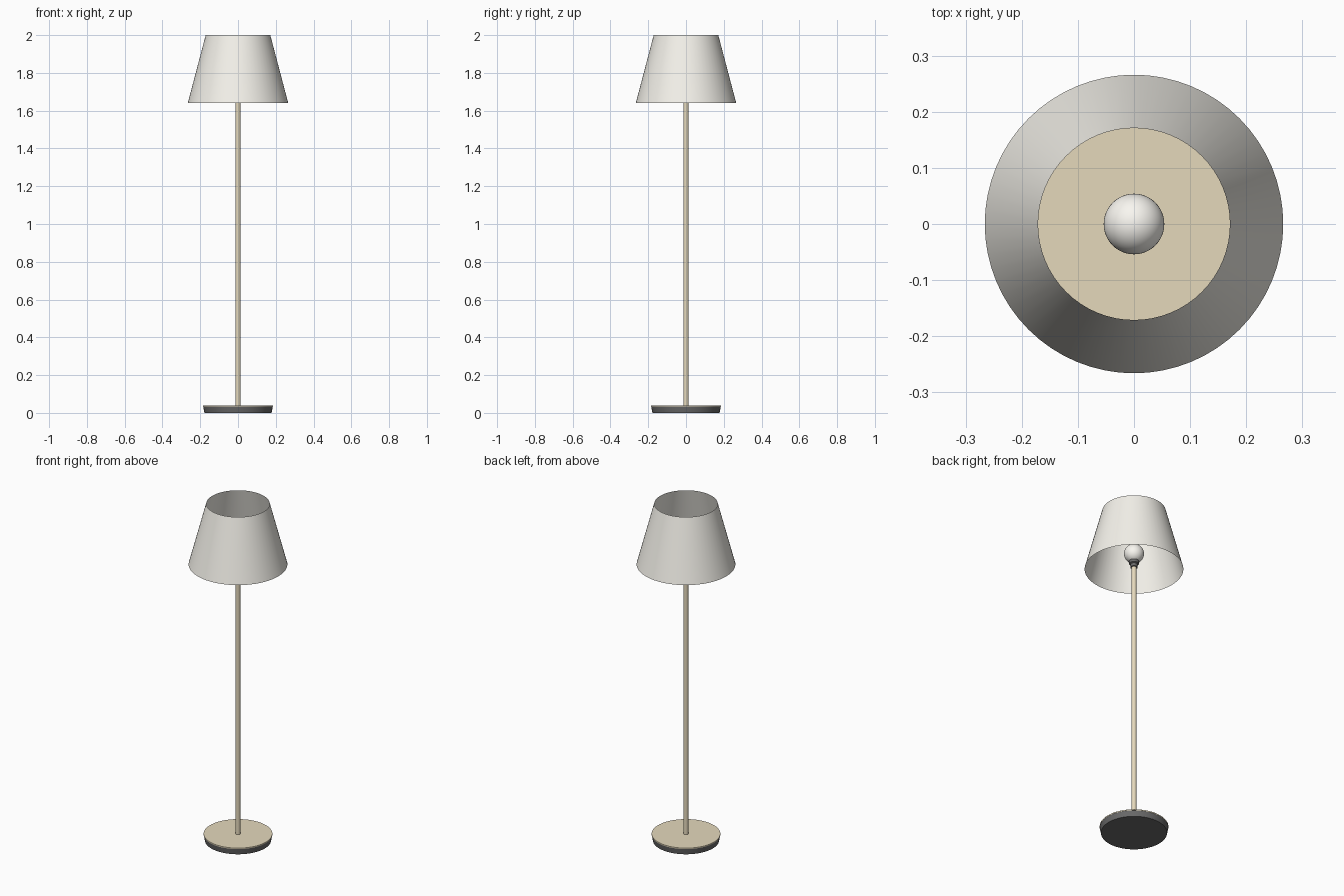
import bpy, math

if "Cube" in bpy.data.objects:
    bpy.data.objects.remove(bpy.data.objects["Cube"])


def material(name, color):
    m = bpy.data.materials.new(name)
    m.diffuse_color = (*color, 1)
    m.use_nodes = True
    m.node_tree.nodes["Principled BSDF"].inputs["Base Color"].default_value = m.diffuse_color
    return m


brass = material("brass", (0.78, 0.69, 0.50))
black = material("black", (0.14, 0.14, 0.14))
linen = material("linen", (0.91, 0.89, 0.83))
glass = material("glass", (0.95, 0.93, 0.88))


def lathe(name, profile, mat, sides=64):
    """Revolve (radius, z) points around z; radius 0 makes a pole point."""
    verts, rings, faces = [], [], []
    for r, z in profile:
        n = 1 if r == 0 else sides
        rings.append([len(verts) + i for i in range(n)])
        verts += [(r * math.cos(math.tau * i / sides),
                   r * math.sin(math.tau * i / sides), z) for i in range(n)]
    for a, b in zip(rings, rings[1:]):
        for i in range(sides):
            j = (i + 1) % sides
            quad = [a[i % len(a)], a[j % len(a)], b[j % len(b)], b[i % len(b)]]
            faces.append(list(dict.fromkeys(quad)))
    mesh = bpy.data.meshes.new(name)
    mesh.from_pydata(verts, [], faces)
    mesh.materials.append(mat)
    ob = bpy.data.objects.new(name, mesh)
    bpy.context.collection.objects.link(ob)
    bpy.ops.object.select_all(action='DESELECT')
    ob.select_set(True)
    bpy.context.view_layer.objects.active = ob
    bpy.ops.object.shade_smooth_by_angle(angle=math.radians(30))
    return ob


# Weighted foot with a thin brass plate on top
lathe("base", [(0, 0), (0.178, 0), (0.184, 0.034), (0, 0.034)], black)
lathe("base_plate", [(0, 0.034), (0.185, 0.034), (0.185, 0.04), (0, 0.04)], brass)

# Slim upright
lathe("pole", [(0, 0.04), (0.0135, 0.04), (0.0135, 1.66), (0, 1.66)], brass, 32)

# Bulb holder with a wider collar
lathe("socket", [(0, 1.65), (0.02, 1.65), (0.02, 1.668), (0.027, 1.672),
                 (0.027, 1.69), (0, 1.69)], black, 32)

# Round bulb
R, CZ, N = 0.054, 1.735, 24
bulb = [(0 if k in (0, N) else R * math.sin(math.pi * k / N),
         CZ - R * math.cos(math.pi * k / N)) for k in range(N + 1)]
lathe("bulb", bulb, glass, 48)

# Open tapered shade
lathe("shade", [(0.266, 1.64), (0.171, 2.0)], linen)
